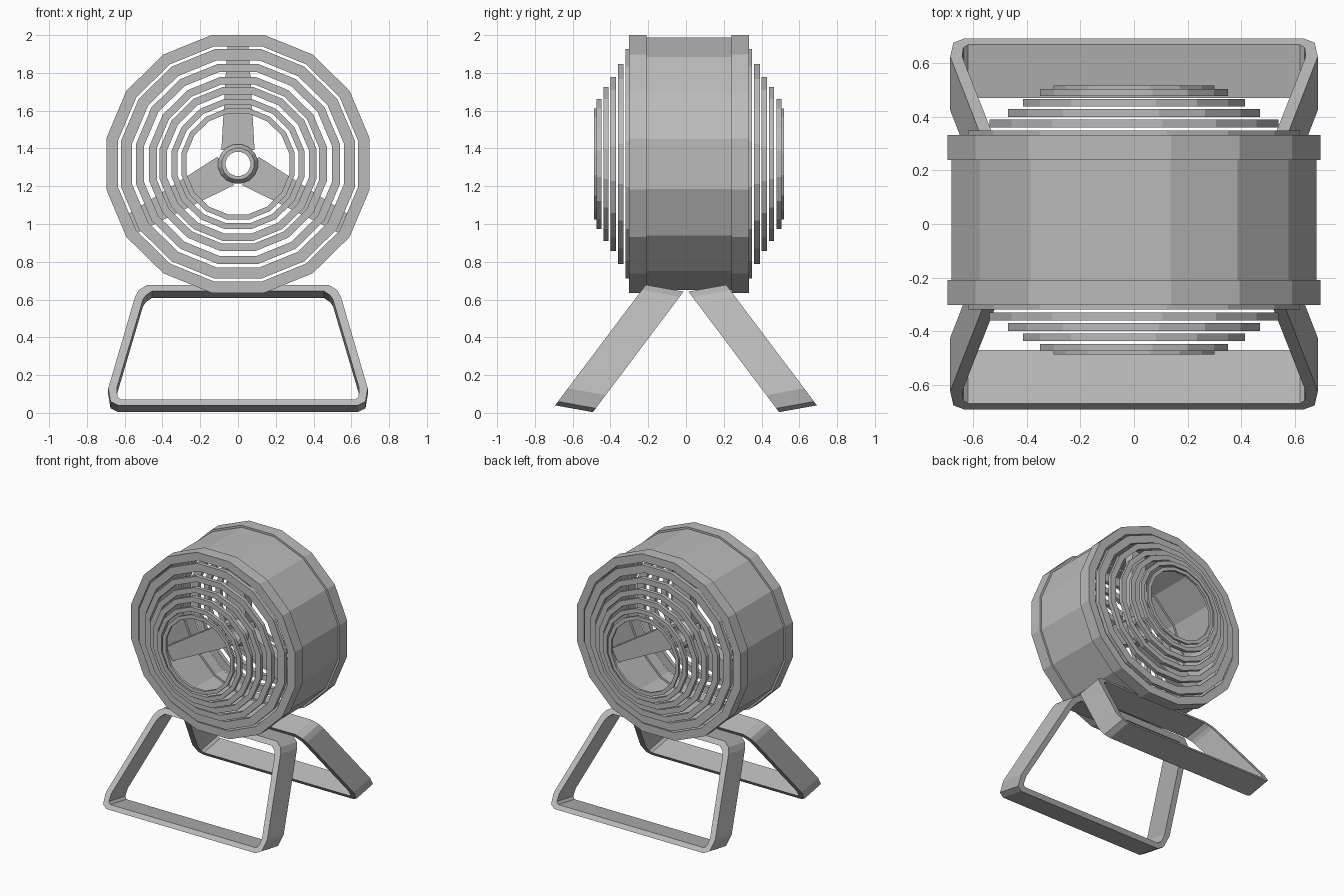
import bpy, math

if "Cube" in bpy.data.objects:
    bpy.data.objects.remove(bpy.data.objects["Cube"])

CY, CZ = 0.015, 1.318      # wheel centre
SIDES, ZS = 16, 0.98       # low-poly side count, slight vertical squash

grey = bpy.data.materials.new("plain grey")
grey.diffuse_color = (0.5, 0.5, 0.5, 1)
grey.use_nodes = True
grey.node_tree.nodes["Principled BSDF"].inputs["Base Color"].default_value = grey.diffuse_color


def make(name, verts, faces):
    me = bpy.data.meshes.new(name)
    me.from_pydata(verts, [], faces)
    me.materials.append(grey)
    ob = bpy.data.objects.new(name, me)
    bpy.context.collection.objects.link(ob)
    return ob


def lathe(name, profile):
    """Spin a closed (apothem, y) profile, clockwise from outer front, around the wheel axis."""
    n, verts, faces = len(profile), [], []
    for i in range(SIDES):
        a = math.tau * (i + 0.5) / SIDES
        for r, y in profile:
            r = r / math.cos(math.pi / SIDES)
            verts.append((r * math.cos(a), CY + y, CZ + r * math.sin(a) * ZS))
        for j in range(n):
            k, m = (j + 1) % n, (i + 1) % SIDES
            faces.append((i * n + j, i * n + k, m * n + k, m * n + j))
    return make(name, verts, faces)


def ring(name, outer, inner, y0, y1):
    return lathe(name, [(outer, y0), (outer, y1), (inner, y1), (inner, y0)])


# drum shell with a raised rim at each end
ring("drum_shell", 0.682, 0.65, -0.3, 0.3)
for side, s in (("front", -1), ("back", 1)):
    ring(side + "_rim", 0.697, 0.635, *sorted((s * 0.225, s * 0.318)))
    # concentric guard rings stepping outwards
    guard = [(0.62, 0.56, 0.305, 0.335), (0.54, 0.497, 0.345, 0.376),
             (0.47, 0.43, 0.385, 0.414), (0.415, 0.375, 0.424, 0.452),
             (0.352, 0.32, 0.463, 0.49), (0.30, 0.272, 0.485, 0.503)]
    for i, (ro, ri, a, b) in enumerate(guard):
        ring(f"{side}_guard_ring_{i + 1}", ro, ri, *sorted((s * a, s * b)))

# hub with chamfered edges
lathe("hub", [(0.105, -0.05), (0.105, 0.05), (0.085, 0.08),
              (0.065, 0.08), (0.065, -0.08), (0.085, -0.08)])

# three tapered spokes
for i in range(3):
    a = math.tau * i / 3
    verts = []
    for y in (-0.04, 0.04):
        for x, r in ((-0.088, 0.075), (0.088, 0.075), (0.055, 0.655), (-0.055, 0.655)):
            verts.append((x * math.cos(a) + r * math.sin(a), CY + y,
                          CZ + (r * math.cos(a) - x * math.sin(a)) * ZS))
    make(f"spoke_{i + 1}", verts, [(0, 1, 2, 3), (7, 6, 5, 4), (0, 4, 5, 1),
                                   (1, 5, 6, 2), (2, 6, 7, 3), (3, 7, 4, 0)])

# leaning trapezoid leg loops: half outlines as (x, z of the outer edge)
outer = [(0.635, 0.04), (0.675, 0.06), (0.687, 0.13), (0.545, 0.615), (0.525, 0.65), (0.48, 0.678)]
inner = [(0.62, 0.07), (0.638, 0.085), (0.642, 0.13), (0.503, 0.6), (0.487, 0.623), (0.455, 0.645)]


def loop(half):
    return half + [(-x, z) for x, z in reversed(half)]


for side, s in (("front", -1), ("back", 1)):
    verts, faces = [], []
    lo, li = loop(outer), loop(inner)
    n = len(lo)
    for pts, dy, dz in ((lo, 0, 0), (lo, 0.2, -0.036), (li, 0.2, -0.036), (li, 0, 0)):
        for x, z in pts:
            y = 0.693 - 0.48 * (z - 0.04) / 0.638
            verts.append((x, s * (y - dy), z + dz))
    for k in range(4):
        for i in range(n):
            j, m = (i + 1) % n, (k + 1) % 4
            f = (k * n + i, k * n + j, m * n + j, m * n + i)
            faces.append(f if s > 0 else f[::-1])
    make(side + "_leg", verts, faces)

# consistent outward normals
import bmesh
for ob in bpy.context.collection.objects:
    bm = bmesh.new()
    bm.from_mesh(ob.data)
    bmesh.ops.recalc_face_normals(bm, faces=bm.faces)
    bm.to_mesh(ob.data)
    bm.free()
